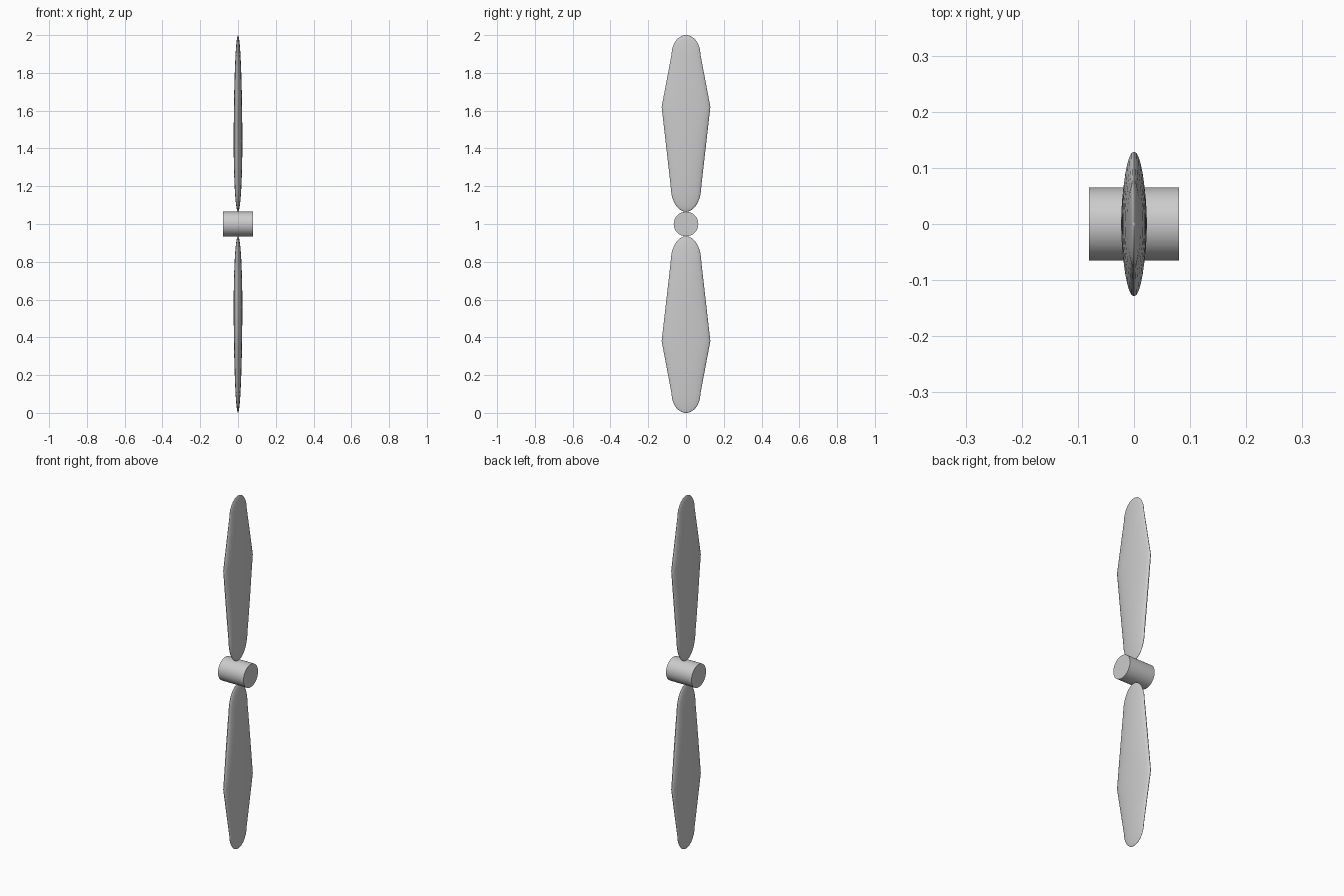
import bpy
import bmesh
from math import sin, cos, pi, sqrt, radians

cube = bpy.data.objects.get("Cube")
if cube:
    bpy.data.objects.remove(cube, do_unlink=True)

GREY = (0.6, 0.6, 0.6, 1)
grey = bpy.data.materials.new("light grey")
grey.use_nodes = True
grey.diffuse_color = GREY
grey.node_tree.nodes["Principled BSDF"].inputs["Base Color"].default_value = GREY

HUB_Z, ROOT, TIP = 1.0, 0.065, 1.0
SIDES = 32


def finish(obj):
    obj.data.materials.append(grey)
    bpy.ops.object.select_all(action="DESELECT")
    obj.select_set(True)
    bpy.context.view_layer.objects.active = obj
    bpy.ops.object.shade_smooth_by_angle(angle=radians(40))


def half_width(r):
    """Straight tapers from the widest station, closed by rounded ends."""
    if r < 0.2:
        return 0.081 * sqrt(max(0, 1 - ((0.2 - r) / (0.2 - ROOT)) ** 2))
    if r < 0.62:
        return 0.081 + (r - 0.2) / 0.42 * 0.048
    if r < 0.9:
        return 0.129 - (r - 0.62) / 0.28 * 0.053
    return 0.076 * sqrt(max(0, 1 - ((r - 0.9) / (TIP - 0.9)) ** 2))


def half_thickness(r):
    mid = 0.42
    reach = mid - ROOT if r < mid else TIP - mid
    return 0.023 * sqrt(max(0, 1 - ((r - mid) / reach) ** 2))


def blade(name, side):
    """Loft of elliptical sections running outward from the hub."""
    root_end = [0.2 - (0.2 - ROOT) * cos(i * pi / 20) for i in range(1, 10)]
    tip_end = [0.9 + (TIP - 0.9) * sin(i * pi / 20) for i in range(1, 10)]
    middle = [0.2 + 0.07 * i for i in range(11)]
    bm = bmesh.new()
    rings = []
    for r in root_end + middle + tip_end:
        w, t = half_width(r), half_thickness(r)
        rings.append([bm.verts.new((t * cos(2 * pi * k / SIDES),
                                    w * sin(2 * pi * k / SIDES),
                                    HUB_Z + side * r)) for k in range(SIDES)])
    for a, b in zip(rings, rings[1:]):
        for k in range(SIDES):
            n = (k + 1) % SIDES
            bm.faces.new((a[k], a[n], b[n], b[k]))
    for ring, r in ((rings[0], ROOT), (rings[-1], TIP)):
        pole = bm.verts.new((0, 0, HUB_Z + side * r))
        for k in range(SIDES):
            bm.faces.new((ring[k], ring[(k + 1) % SIDES], pole))
    bmesh.ops.recalc_face_normals(bm, faces=bm.faces)
    mesh = bpy.data.meshes.new(name)
    bm.to_mesh(mesh)
    bm.free()
    obj = bpy.data.objects.new(name, mesh)
    bpy.context.collection.objects.link(obj)
    finish(obj)


# Blades
blade("upper_blade", 1)
blade("lower_blade", -1)

# Hub
bpy.ops.mesh.primitive_cylinder_add(vertices=64, radius=0.065, depth=0.16,
                                    location=(0, 0, HUB_Z), rotation=(0, pi / 2, 0))
hub = bpy.context.object
hub.name = "hub"
finish(hub)
